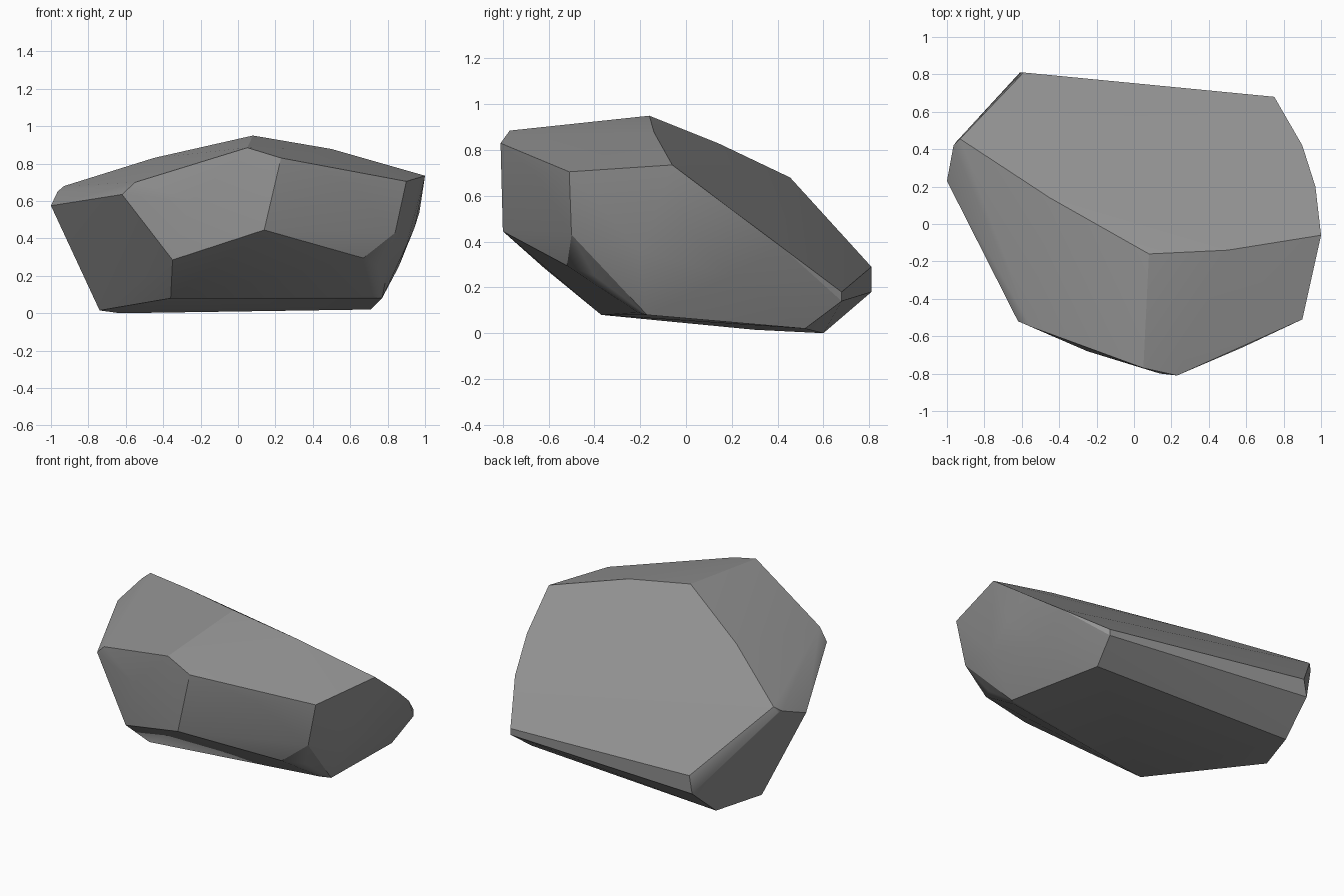
import bpy
import bmesh
from math import radians
from mathutils import Vector

# Remove the default cube only
default_cube = bpy.data.objects.get("Cube")
if default_cube:
    bpy.data.objects.remove(default_cube, do_unlink=True)


def make_material(name, colour):
    material = bpy.data.materials.new(name)
    material.use_nodes = True
    material.diffuse_color = colour
    shader = material.node_tree.nodes["Principled BSDF"]
    shader.inputs["Base Color"].default_value = colour
    shader.inputs["Roughness"].default_value = 0.9
    return material


# Corners of the boulder, grouped by the facet they outline
sloping_top = [
    (.08, -.16, .95), (.5, -.14, .878), (1, -.06, .735),
    (.97, .2, .54), (.9, .42, .375), (.75, .68, .18),
    (-.59, .81, .29), (-.93, .455, .68), (-.45, .14, .83),
]
front_brow = [
    (-.55, -.55, .7), (.05, -.77, .885), (.23, -.81, .83), (.9, -.51, .705),
]
front_face = [
    (-.62, -.52, .635), (-.25, -.68, .6), (-.35, -.62, .285),
    (.14, -.8, .445), (.58, -.66, .7), (.67, -.52, .295), (.84, -.5, .43),
]
right_bulge = [
    (.945, 0, .46), (.86, .2, .25), (.9, -.2, .36), (.75, -.4, .25),
]
left_end = [(-1, .23, .575), (-.965, .42, .65), (-.95, .44, .645)]
back_chamfer = [(-.61, .81, .18), (.75, .68, .14)]
underside = [
    (-.36, -.37, .08), (.72, -.21, .09), (.77, -.17, .08), (.71, .52, .02),
    (-.63, .6, 0), (-.74, .3, .015),
]


def build_boulder(name, facets, material):
    """Wrap a tight convex skin around the facet corners."""
    mesh = bpy.data.meshes.new(name)
    bm = bmesh.new()
    for facet in facets:
        for corner in facet:
            bm.verts.new(Vector(corner))
    hull = bmesh.ops.convex_hull(bm, input=bm.verts[:])
    unused = [item for item in hull["geom_interior"] + hull["geom_unused"]
              if isinstance(item, bmesh.types.BMVert) and item.is_valid]
    bmesh.ops.delete(bm, geom=list(set(unused)), context="VERTS")

    # Merge nearly flat neighbours into clean broad facets
    bmesh.ops.dissolve_limit(bm, angle_limit=radians(2),
                             verts=bm.verts[:], edges=bm.edges[:])
    bmesh.ops.recalc_face_normals(bm, faces=bm.faces[:])
    bm.to_mesh(mesh)
    bm.free()

    boulder = bpy.data.objects.new(name, mesh)
    bpy.context.collection.objects.link(boulder)
    mesh.materials.append(material)
    return boulder


stone_grey = make_material("stone_grey", (.3, .3, .3, 1))
boulder = build_boulder(
    "boulder",
    [sloping_top, front_brow, front_face, right_bulge,
     left_end, back_chamfer, underside],
    stone_grey,
)

# Soften the worn curves while keeping the broken edges crisp
bpy.ops.object.select_all(action="DESELECT")
boulder.select_set(True)
bpy.context.view_layer.objects.active = boulder
bpy.ops.object.shade_smooth_by_angle(angle=radians(20))
weighting = boulder.modifiers.new("broad_facet_normals", "WEIGHTED_NORMAL")
weighting.keep_sharp = True
